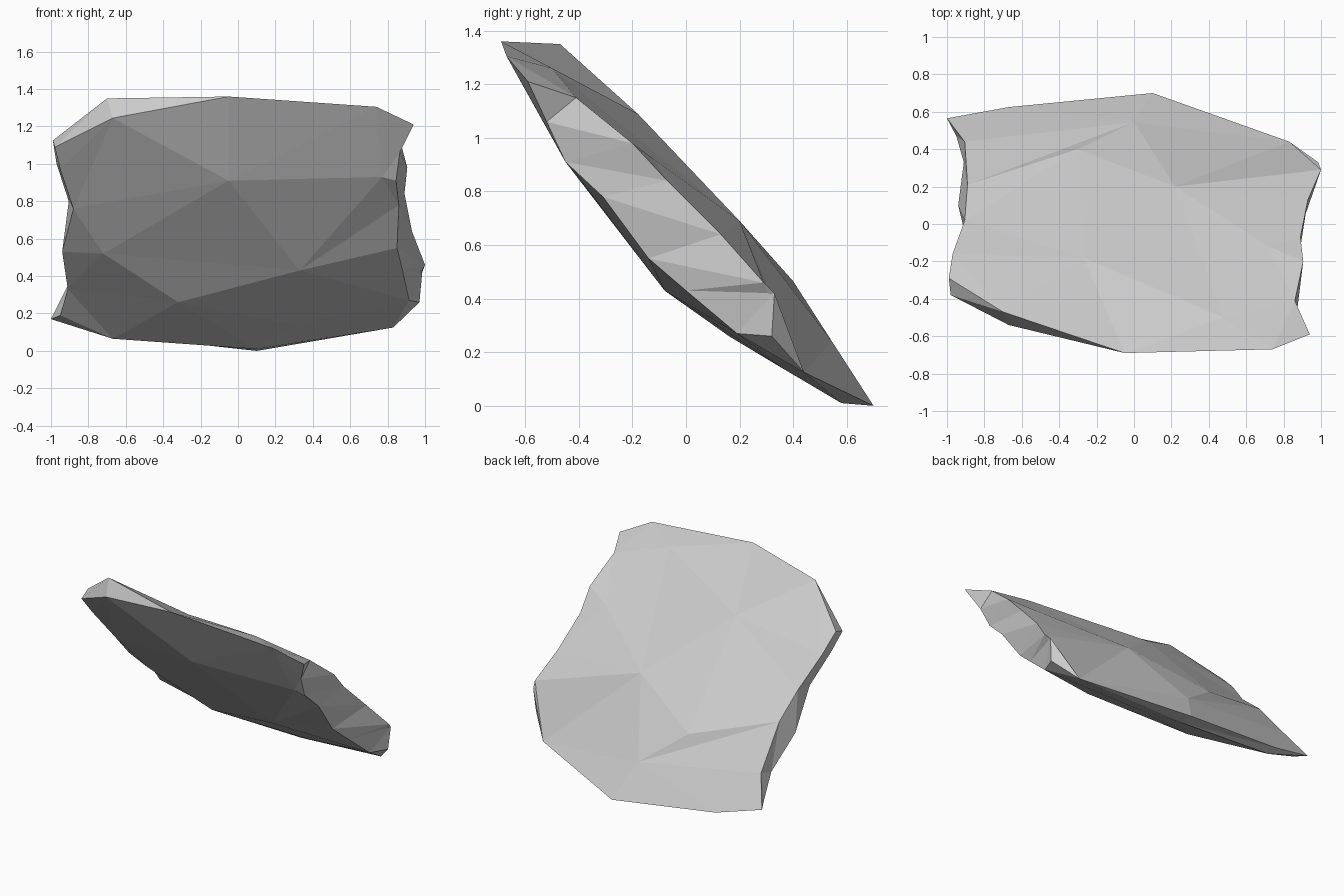
import bpy, bmesh
from mathutils import Vector
from mathutils.geometry import delaunay_2d_cdt

if "Cube" in bpy.data.objects:
    bpy.data.objects.remove(bpy.data.objects["Cube"])

# Rim of the lower (front) face, clockwise from the top edge
front_rim = [
    (-.05, -.69, 1.36), (.74, -.67, 1.305), (.94, -.59, 1.21), (.865, -.52, 1.06),
    (.845, -.45, .91), (.86, -.31, .78), (.85, -.14, .55), (.88, 0, .43),
    (.915, .19, .27), (.97, .32, .26), (.83, .44, .125), (.1, .58, .01),
    (-.67, .56, .065), (-.95, .47, .19), (-.91, .33, .33), (-.94, .10, .53),
    (-.88, -.15, .76), (-.95, -.30, .97), (-.98, -.38, 1.09), (-.67, -.54, 1.245)]

# Matching rim of the upper (back) face; points shared with the front make knife edges
back_rim = [
    (-.05, -.69, 1.36), (.74, -.67, 1.305), (.94, -.59, 1.21), (.86, -.41, 1.15),
    (.905, -.20, .98), (.89, -.07, .84), (.93, .13, .64), (1.0, .29, .46),
    (.985, .33, .42), (.97, .32, .26), (.83, .44, .125), (.1, .70, 0),
    (-.67, .625, .085), (-1.0, .565, .17), (-.905, .44, .36), (-.89, .21, .64),
    (-.905, .02, .80), (-.97, -.16, 1.0), (-.99, -.29, 1.125), (-.7, -.47, 1.35)]

# Chipped facet corners inside each face
front_inner = [(-.05, -.45, .91), (.33, -.08, .43), (-.72, 0, .52),
               (-.32, .16, .26), (.77, -.46, .93), (.3, .36, .14)]
back_inner = [(.22, .20, .69), (-.27, -.18, 1.09), (-.3, .4, .465),
              (0, .545, .24), (.48, -.5, 1.26), (.72, -.12, .92)]

# Creases between facets, as indices into rim + inner
front_creases = [(20, 16), (20, 21), (20, 24), (21, 24), (21, 22), (21, 23),
                 (22, 23), (23, 12), (21, 7), (23, 25)]
back_creases = [(22, 23), (22, 15), (23, 15), (20, 21), (20, 23), (10, 7)]

bm = bmesh.new()


def add_side(rim, inner, creases):
    """Triangulate one broad face of the slab, seen along its 45 degree tilt."""
    pts = [Vector(p) for p in rim + inner]
    flat = [Vector((p.x, (p.z - p.y) * .7071)) for p in pts]
    _, _, faces, orig, _, _ = delaunay_2d_cdt(
        flat, creases, [list(range(len(rim)))], 1, 1e-5)
    verts = [bm.verts.new(p) for p in pts]
    for f in faces:
        bm.faces.new([verts[orig[i][0]] for i in f])
    return verts[:len(rim)]


f = add_side(front_rim, front_inner, front_creases)
b = add_side(back_rim, back_inner, back_creases)

# Broken edge faces joining the two rims
n = len(f)
for i in range(n):
    j = (i + 1) % n
    bm.faces.new((f[i], f[j], b[j]))
    bm.faces.new((f[i], b[j], b[i]))

bmesh.ops.remove_doubles(bm, verts=bm.verts, dist=1e-4)
bmesh.ops.dissolve_degenerate(bm, edges=bm.edges, dist=1e-4)
bmesh.ops.recalc_face_normals(bm, faces=bm.faces)

mesh = bpy.data.meshes.new("rock_slab")
bm.to_mesh(mesh)
bm.free()
slab = bpy.data.objects.new("rock_slab", mesh)
bpy.context.collection.objects.link(slab)
